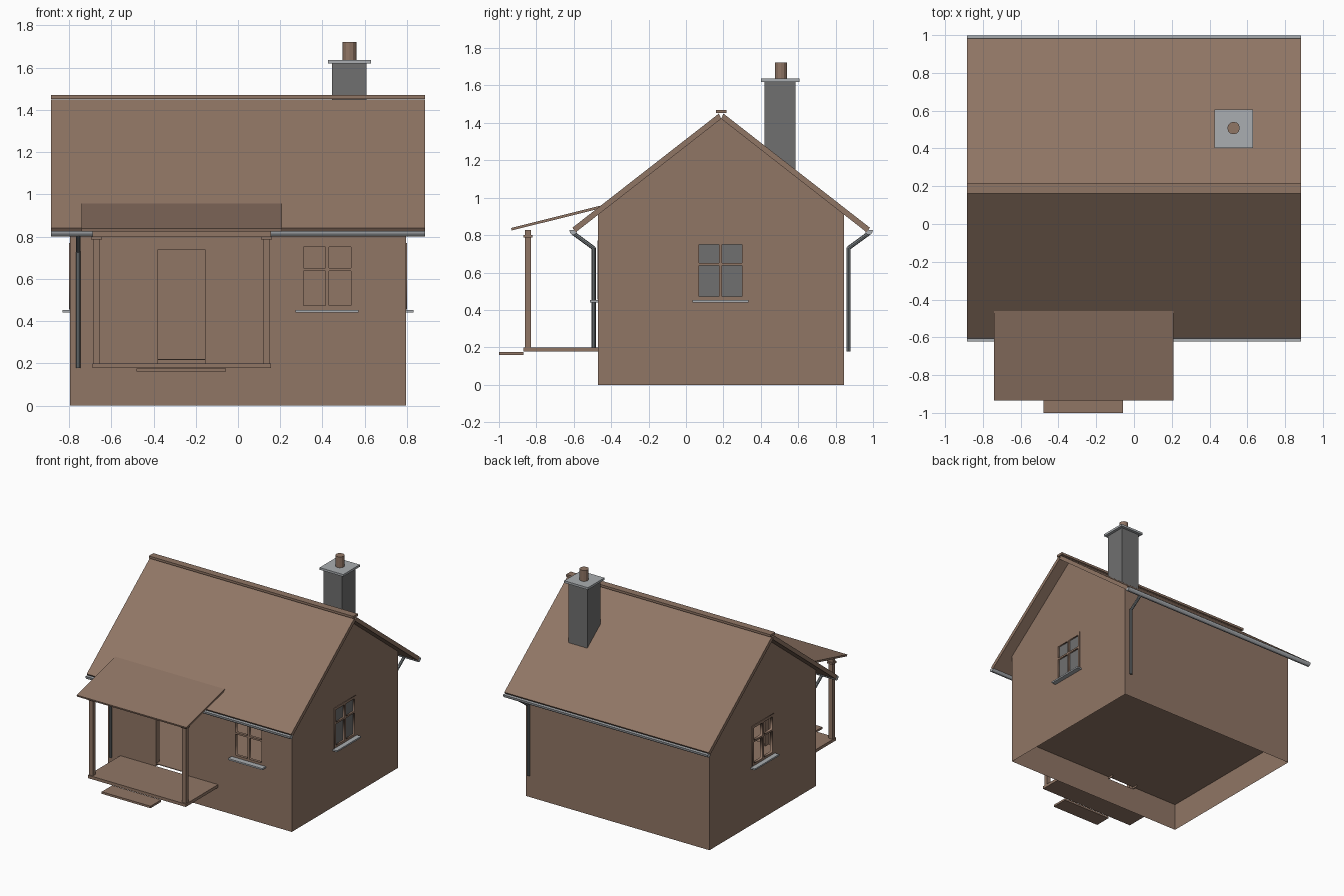
import bpy, bmesh, math
from mathutils import Matrix, Vector

cube = bpy.data.objects.get("Cube")
if cube:
    bpy.data.objects.remove(cube, do_unlink=True)


def material(name, rgb):
    m = bpy.data.materials.new(name)
    m.use_nodes = True
    m.diffuse_color = (*rgb, 1)
    m.node_tree.nodes["Principled BSDF"].inputs["Base Color"].default_value = (*rgb, 1)
    return m


BROWN = material("warm_brown", (0.28, 0.18, 0.13))
GREY = material("dark_grey", (0.16, 0.16, 0.16))
METAL = material("light_metal", (0.40, 0.42, 0.44))
PIPE = material("pipe_metal", (0.19, 0.21, 0.22))


def add_object(name, mesh, mat):
    mesh.materials.clear()
    mesh.materials.append(mat)
    ob = bpy.data.objects.new(name, mesh)
    bpy.context.collection.objects.link(ob)
    return ob


def from_bmesh(name, bm, mat):
    mesh = bpy.data.meshes.new(name)
    bm.to_mesh(mesh)
    bm.free()
    return add_object(name, mesh, mat)


def box(name, xs, ys, zs, mat=BROWN):
    bm = bmesh.new()
    centre = [sum(r) / 2 for r in (xs, ys, zs)]
    size = [r[1] - r[0] for r in (xs, ys, zs)]
    bmesh.ops.create_cube(bm, size=1, matrix=Matrix.Translation(centre) @ Matrix.Diagonal((*size, 1)))
    return from_bmesh(name, bm, mat)


def prism(name, profile, x0, x1, mat=BROWN):
    """Extrude a (y, z) profile along x."""
    bm = bmesh.new()
    face = bm.faces.new([bm.verts.new((x0, y, z)) for y, z in profile])
    new = bmesh.ops.extrude_face_region(bm, geom=[face])["geom"]
    bmesh.ops.translate(bm, vec=(x1 - x0, 0, 0), verts=[v for v in new if isinstance(v, bmesh.types.BMVert)])
    bmesh.ops.recalc_face_normals(bm, faces=bm.faces)
    return from_bmesh(name, bm, mat)


def rod(name, a, b, radius, mat, sides=8):
    a, b = Vector(a), Vector(b)
    d = b - a
    bm = bmesh.new()
    bmesh.ops.create_cone(bm, cap_ends=True, segments=sides, radius1=radius, radius2=radius, depth=d.length,
                          matrix=Matrix.Translation((a + b) / 2) @ d.to_track_quat("Z", "Y").to_matrix().to_4x4())
    return from_bmesh(name, bm, mat)


def rect(u0, u1, z0, z1):
    return [(u0, z0), (u1, z0), (u1, z1), (u0, z1)]


def panel(name, loops, origin, normal, depth=0, mat=BROWN):
    """Flat upright sheet with holes: the first loop is the outline, u runs along +x or +y."""
    curve = bpy.data.curves.new(name, "CURVE")
    curve.dimensions = "2D"
    curve.fill_mode = "BOTH" if depth else "FRONT"
    curve.extrude = depth / 2
    for loop in loops:
        s = curve.splines.new("POLY")
        s.points.add(len(loop) - 1)
        for p, (u, z) in zip(s.points, loop):
            p.co = (u, z, 0, 1)
        s.use_cyclic_u = True
    temp = bpy.data.objects.new(name + "_outline", curve)
    bpy.context.collection.objects.link(temp)
    bpy.context.view_layer.update()
    mesh = bpy.data.meshes.new_from_object(temp.evaluated_get(bpy.context.evaluated_depsgraph_get()))
    bpy.data.objects.remove(temp, do_unlink=True)
    n = Vector(normal)
    u = Vector((abs(n.y), abs(n.x), 0))
    m = Matrix((u, (0, 0, 1), n)).transposed().to_4x4()
    mesh.transform(Matrix.Translation(n * origin) @ m)
    bm = bmesh.new()
    bm.from_mesh(mesh)
    bmesh.ops.remove_doubles(bm, verts=bm.verts, dist=0.0001)
    if depth:
        bmesh.ops.recalc_face_normals(bm, faces=bm.faces)
    else:
        for f in bm.faces:
            f.normal_update()
            if f.normal.dot(n) < 0:
                f.normal_flip()
    bm.to_mesh(mesh)
    bm.free()
    return add_object(name, mesh, mat)


# Main dimensions
W, FRONT, BACK, RIDGE = 0.795, -0.47, 0.845, 0.188
EAVE, PEAK = 0.92, 1.425
SILL, HEAD = 0.455, 0.77
DOOR = (-0.385, -0.15, 0.2, 0.74)
gable = [(FRONT, 0), (BACK, 0), (BACK, EAVE), (RIDGE, PEAK), (FRONT, EAVE)]

# Walls and floor
panel("front_wall", [rect(-W, W, 0, EAVE), rect(*DOOR), rect(0.29, 0.555, SILL, HEAD)], -FRONT, (0, -1, 0))
panel("back_wall", [rect(-W, W, 0, EAVE)], BACK, (0, 1, 0))
for side, label in ((1, "left"), (-1, "right")):
    panel(label + "_gable_wall", [gable, rect(0.05, 0.32, SILL, HEAD)], W, (side, 0, 0))
box("floor", (-W + 0.002, W - 0.002), (FRONT + 0.002, BACK - 0.002), (0.215, 0.22))

# Door reveal
for x in DOOR[:2]:
    box("door_jamb", (x - 0.003, x + 0.003), (FRONT, FRONT + 0.045), DOOR[2:])
box("door_head", DOOR[:2], (FRONT, FRONT + 0.045), (0.737, 0.743))


# Windows: frame with four openings
def window(name, u0, u1, origin, normal):
    mid = (u0 + u1) / 2
    panes = [rect(a, b, c, d)
             for a, b in ((u0 + 0.02, mid - 0.008), (mid + 0.008, u1 - 0.02))
             for c, d in ((SILL + 0.018, 0.638), (0.652, HEAD - 0.02))]
    panel(name + "_frame", [rect(u0, u1, SILL, HEAD)] + panes, origin - 0.007, normal, 0.022)


window("front_window", 0.29, 0.555, -FRONT, (0, -1, 0))
box("front_window_sill", (0.273, 0.57), (-0.513, FRONT), (0.44, 0.452), METAL)
for side, label in ((1, "left"), (-1, "right")):
    window(label + "_window", 0.05, 0.32, W, (side, 0, 0))
    box(label + "_window_sill", sorted((side * W, side * 0.832)), (0.035, 0.335), (0.44, 0.452), METAL)
panel("left_window_glass", [rect(0.06, 0.31, SILL + 0.01, HEAD - 0.01)], W - 0.008, (1, 0, 0), 0, GREY)

# Roof slopes, ridge board, gutters and downpipes
for s, label, px, wall in ((-1, "front", -0.757, FRONT), (1, "back", 0.757, BACK)):
    edge = RIDGE + s * 0.79
    prism(label + "_roof", [(RIDGE, 1.422), (RIDGE + s * 0.012, 1.45), (edge + s * 0.005, 0.84),
                            (edge - s * 0.012, 0.815)], -0.885, 0.885)
    gy = RIDGE + s * 0.79
    arc = [math.pi + math.pi * i / 6 for i in range(7)]
    trough = [(gy + 0.021 * math.cos(a), 0.827 + 0.026 * math.sin(a)) for a in arc]
    prism(label + "_gutter", trough, -0.885, 0.885, METAL)
    py = wall + s * 0.023
    rod(label + "_pipe_elbow", (px, gy, 0.81), (px, py, 0.73), 0.011, PIPE)
    rod(label + "_downpipe", (px, py, 0.735), (px, py, 0.178), 0.011, PIPE)
box("ridge_board", (-0.885, 0.885), (0.161, 0.217), (1.452, 1.47))

# Chimney
box("chimney_stack", (0.445, 0.608), (0.42, 0.585), (1.12, 1.62), GREY)
box("chimney_cap", (0.425, 0.63), (0.402, 0.606), (1.62, 1.637), METAL)
rod("chimney_flue", (0.527, 0.508, 1.637), (0.527, 0.508, 1.722), 0.033, BROWN, 12)

# Porch
prism("porch_roof", [(-0.935, 0.838), (-0.932, 0.825), (-0.46, 0.942), (-0.46, 0.957)], -0.742, 0.208)
box("porch_beam", (-0.69, 0.157), (-0.86, -0.83), (0.80, 0.828))
for x in (-0.67, 0.135):
    box("porch_post", (x - 0.016, x + 0.016), (-0.861, -0.829), (0.2, 0.787))
    box("post_cap", (x - 0.025, x + 0.025), (-0.87, -0.82), (0.787, 0.80))
box("porch_deck", (-0.69, 0.157), (-0.87, FRONT), (0.177, 0.2))
box("porch_step", (-0.48, -0.057), (-1.0, -0.87), (0.16, 0.176))
